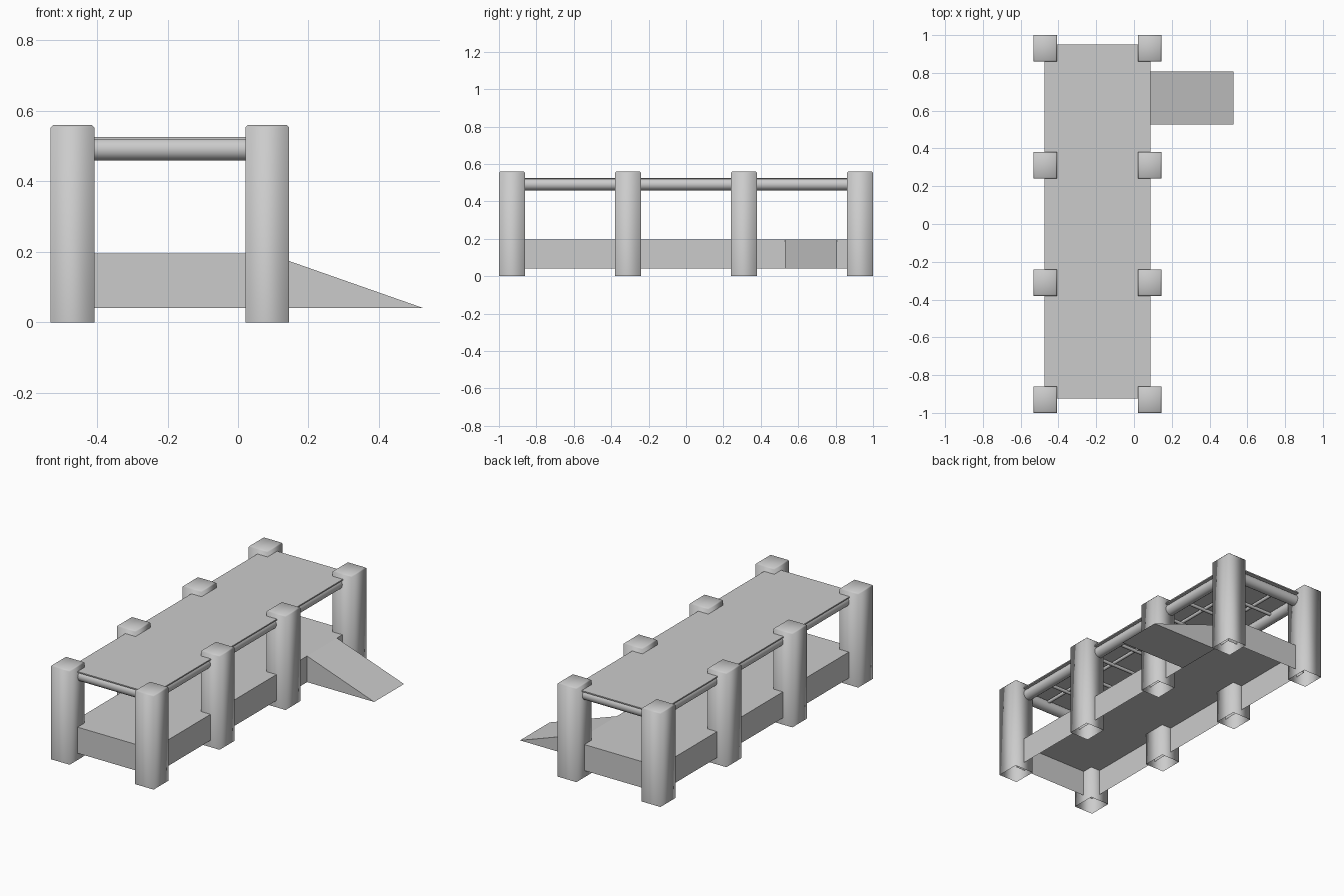
import bpy, bmesh, math
from mathutils import Vector

if "Cube" in bpy.data.objects:
    bpy.data.objects.remove(bpy.data.objects["Cube"])

grey = bpy.data.materials.new("plain_grey")
grey.use_nodes = True
grey.diffuse_color = (0.6, 0.6, 0.6, 1)
grey.node_tree.nodes["Principled BSDF"].inputs["Base Color"].default_value = (0.6, 0.6, 0.6, 1)


def finish(bm, name, smooth=True):
    mesh = bpy.data.meshes.new(name)
    bm.to_mesh(mesh)
    bm.free()
    mesh.materials.append(grey)
    for p in mesh.polygons:
        p.use_smooth = smooth
    ob = bpy.data.objects.new(name, mesh)
    bpy.context.collection.objects.link(ob)
    return ob


def box(name, lo, hi, open_bottom=False, bevel_top=0, smooth=False):
    lo, hi = Vector(lo), Vector(hi)
    bm = bmesh.new()
    bmesh.ops.create_cube(bm, size=1)
    for v in bm.verts:
        v.co = (lo + hi) / 2 + v.co * (hi - lo)
    if bevel_top:
        rim = [e for e in bm.edges if all(v.co.z > hi.z - 0.001 for v in e.verts)]
        bmesh.ops.bevel(bm, geom=rim, offset=bevel_top, segments=1, affect='EDGES')
    if open_bottom:
        base = [f for f in bm.faces if f.normal.z < -0.9]
        bmesh.ops.delete(bm, geom=base, context='FACES_ONLY')
    return finish(bm, name, smooth)


def rod(name, a, b, r, sides=16):
    a, b = Vector(a), Vector(b)
    bm = bmesh.new()
    bmesh.ops.create_cone(bm, segments=sides, radius1=r, radius2=r,
                          depth=(b - a).length, cap_ends=False)
    turn = (b - a).to_track_quat('Z', 'Y')
    for v in bm.verts:
        v.co = (a + b) / 2 + turn @ v.co
    return finish(bm, name)


LEFT, RIGHT = 0.083, -0.47       # post rows
ROWS = [-0.93, -0.31, 0.31, 0.93]

# Hollow corner and side posts
for side, x in (("left", LEFT), ("right", RIGHT)):
    for i, y in enumerate(ROWS):
        box(f"post_{side}_{i + 1}", (x - 0.062, y - 0.07, 0), (x + 0.062, y + 0.07, 0.56),
            open_bottom=True, bevel_top=0.007, smooth=True)

# Raised floor, open underneath
box("floor", (-0.47, -0.925, 0.04), (0.085, 0.925, 0.195), open_bottom=True)

# Thin roof sheet
box("roof", (-0.475, -0.925, 0.519), (0.088, 0.95, 0.526))

# Round rails below the roof
for side, x in (("left", LEFT - 0.03), ("right", RIGHT + 0.03)):
    rod(f"rail_{side}", (x, -0.93, 0.491), (x, 0.93, 0.491), 0.032)
for end, y in (("front", -0.892), ("back", 0.912)):
    rod(f"rail_{end}", (RIGHT, y, 0.491), (LEFT, y, 0.491), 0.032)

# Thin lattice carrying the roof
for i in range(2):
    x = RIGHT + (LEFT - RIGHT) * (i + 1) / 3
    rod(f"lattice_long_{i + 1}", (x, -0.9, 0.505), (x, 0.92, 0.505), 0.01, 8)
for i in range(8):
    y = -0.9 + 1.8 * (i + 1) / 9
    rod(f"lattice_cross_{i + 1}", (RIGHT + 0.03, y, 0.495), (LEFT - 0.03, y, 0.495), 0.01, 8)

# Wedge ramp
bm = bmesh.new()
profile = [(0.085, 0.04), (0.527, 0.04), (0.085, 0.195)]
face = bm.faces.new([bm.verts.new((x, 0.528, z)) for x, z in profile])
out = bmesh.ops.extrude_face_region(bm, geom=[face])
for v in out["geom"]:
    if isinstance(v, bmesh.types.BMVert):
        v.co.y = 0.808
bmesh.ops.recalc_face_normals(bm, faces=bm.faces)
finish(bm, "ramp", smooth=False)
